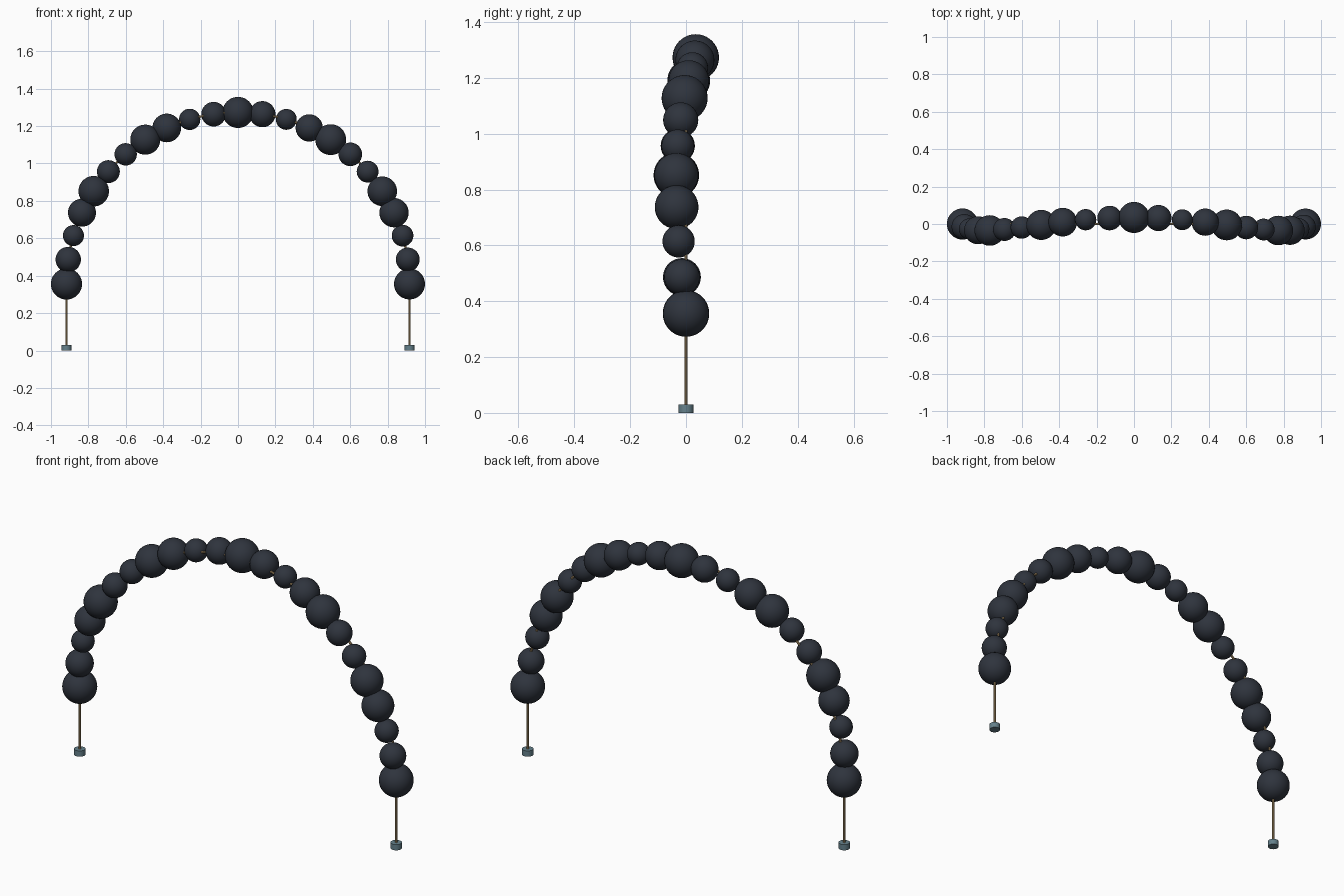
import bpy
from math import sin, cos, pi, radians

if "Cube" in bpy.data.objects:
    bpy.data.objects.remove(bpy.data.objects["Cube"])

R, Z0, N = 0.917, 0.356, 22      # arch radius, spring height, balloon steps


def material(name, rgb):
    m = bpy.data.materials.new(name)
    m.diffuse_color = (*rgb, 1)
    m.use_nodes = True
    m.node_tree.nodes["Principled BSDF"].inputs["Base Color"].default_value = m.diffuse_color
    return m


dark = material("dark_rubber", (0.028, 0.034, 0.047))
tan = material("tan_rod", (0.42, 0.29, 0.14))
slate = material("slate_foot", (0.13, 0.22, 0.26))


def finish(name, mat):
    ob = bpy.context.object
    ob.name = name
    ob.data.materials.append(mat)
    bpy.ops.object.shade_smooth_by_angle(angle=radians(35))
    return ob


# Balloons: sizes pulse along the arch, and the row sways gently in y
for i in range(N + 1):
    a = pi * i / N
    r = 0.0695 + 0.0138 * cos(1.7 * i)
    bpy.ops.mesh.primitive_uv_sphere_add(
        segments=32, ring_count=20, radius=r,
        location=(-R * cos(a), -0.035 * sin(3 * a), Z0 + R * sin(a)))
    finish(f"balloon_{i + 1:02d}", dark)

# Frame rod: two straight posts joined by a flat half circle
path = [(-R, 0, 0.01)]
path += [(-R * cos(pi * k / 64), 0, Z0 + R * sin(pi * k / 64)) for k in range(65)]
path += [(R, 0, 0.01)]
curve = bpy.data.curves.new("frame_rod", "CURVE")
curve.dimensions = "3D"
curve.bevel_depth = 0.006
curve.bevel_resolution = 2
curve.use_fill_caps = True
spline = curve.splines.new("POLY")
spline.points.add(len(path) - 1)
for p, co in zip(spline.points, path):
    p.co = (*co, 1)
rod = bpy.data.objects.new("frame_rod", curve)
bpy.context.collection.objects.link(rod)
bpy.ops.object.select_all(action="DESELECT")
rod.select_set(True)
bpy.context.view_layer.objects.active = rod
bpy.ops.object.convert(target="MESH")
finish("frame_rod", tan)

# Feet: small round blocks under the posts
for side, x in (("left", -R), ("right", R)):
    bpy.ops.mesh.primitive_cylinder_add(
        vertices=16, radius=0.027, depth=0.03, location=(x, 0, 0.015))
    finish(f"foot_{side}", slate)
